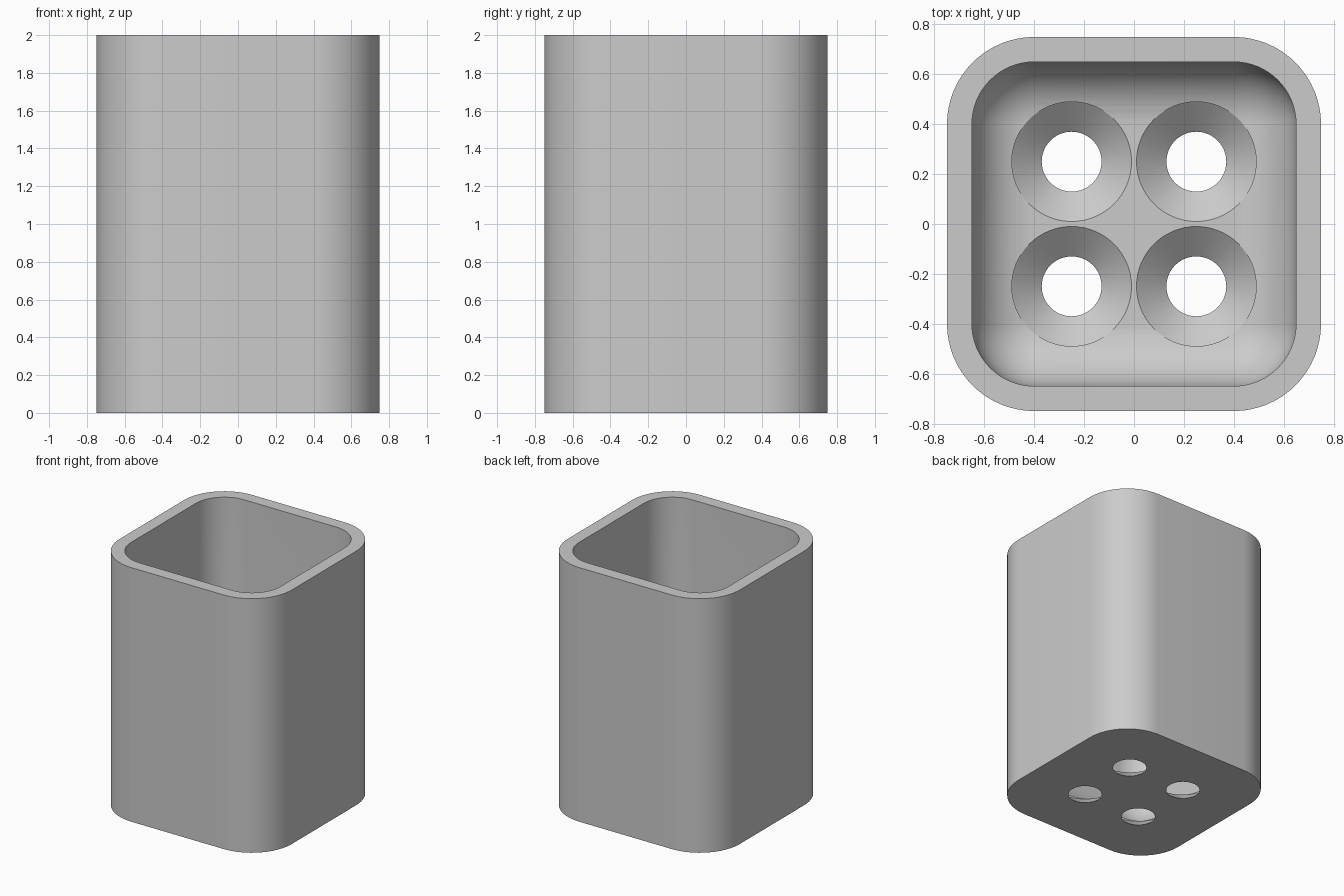
import bpy, bmesh, math

cube = bpy.data.objects.get("Cube")
if cube:
    bpy.data.objects.remove(cube, do_unlink=True)

HEIGHT = 2.0
CORNER = 0.4      # centre of every corner arc
OUTER_R = 0.35
INNER_R = 0.25
FLOOR = 0.1
STEPS = 16


def rounded_square(radius, z):
    """Points around a square with round corners."""
    points = []
    for quarter, (sx, sy) in enumerate([(1, 1), (-1, 1), (-1, -1), (1, -1)]):
        for i in range(STEPS + 1):
            a = (quarter + i / STEPS) * math.pi / 2
            points.append((sx * CORNER + radius * math.cos(a),
                           sy * CORNER + radius * math.sin(a), z))
    return points


def circle(x, y, radius, z, sides=64):
    return [(x + radius * math.cos(i * math.tau / sides),
             y + radius * math.sin(i * math.tau / sides), z) for i in range(sides)]


def loft(bm, sections):
    """Closed solid through matching rings, listed from bottom to top."""
    rings = [[bm.verts.new(p) for p in ring] for ring in sections]
    n = len(rings[0])
    for low, high in zip(rings, rings[1:]):
        for i in range(n):
            j = (i + 1) % n
            bm.faces.new((low[i], low[j], high[j], high[i]))
    bm.faces.new(rings[0][::-1])
    bm.faces.new(rings[-1])


def make_object(name, solids):
    bm = bmesh.new()
    for sections in solids:
        loft(bm, sections)
    bmesh.ops.remove_doubles(bm, verts=bm.verts[:], dist=1e-5)
    bmesh.ops.recalc_face_normals(bm, faces=bm.faces[:])
    mesh = bpy.data.meshes.new(name)
    bm.to_mesh(mesh)
    bm.free()
    obj = bpy.data.objects.new(name, mesh)
    bpy.context.collection.objects.link(obj)
    return obj


# Outer block with rounded upright corners
holder = make_object("holder_body", [[rounded_square(OUTER_R, 0),
                                      rounded_square(OUTER_R, HEIGHT)]])

# Cavity with a rounded bottom edge
bowl = []
for i in range(STEPS + 1):
    a = i / STEPS * math.pi / 2
    bowl.append(rounded_square(INNER_R * math.sin(a),
                               FLOOR + INNER_R * (1 - math.cos(a))))
bowl.append(rounded_square(INNER_R, HEIGHT + 0.1))
cavity = make_object("cavity_cutter", [bowl])

# Four funnel-shaped drain holes
drains = [[circle(x, y, 0.108, -0.01), circle(x, y, 0.24, FLOOR),
           circle(x, y, 0.24, 0.3)]
          for x in (-0.25, 0.25) for y in (-0.25, 0.25)]
drain = make_object("drain_cutter", drains)

# Cut the cavity and holes, then drop the cutters
bpy.ops.object.select_all(action='DESELECT')
holder.select_set(True)
bpy.context.view_layer.objects.active = holder
for cutter in (cavity, drain):
    cutter.hide_render = True
    cut = holder.modifiers.new(cutter.name, 'BOOLEAN')
    cut.operation = 'DIFFERENCE'
    cut.solver = 'EXACT'
    cut.object = cutter
    bpy.ops.object.modifier_apply(modifier=cut.name)
    bpy.data.objects.remove(cutter, do_unlink=True)

bpy.ops.object.shade_smooth_by_angle(angle=math.radians(30))

# Plain grey finish
grey = bpy.data.materials.new("light_grey")
grey.use_nodes = True
colour = (0.6, 0.6, 0.6, 1)
grey.diffuse_color = colour
grey.node_tree.nodes["Principled BSDF"].inputs["Base Color"].default_value = colour
holder.data.materials.clear()
holder.data.materials.append(grey)
